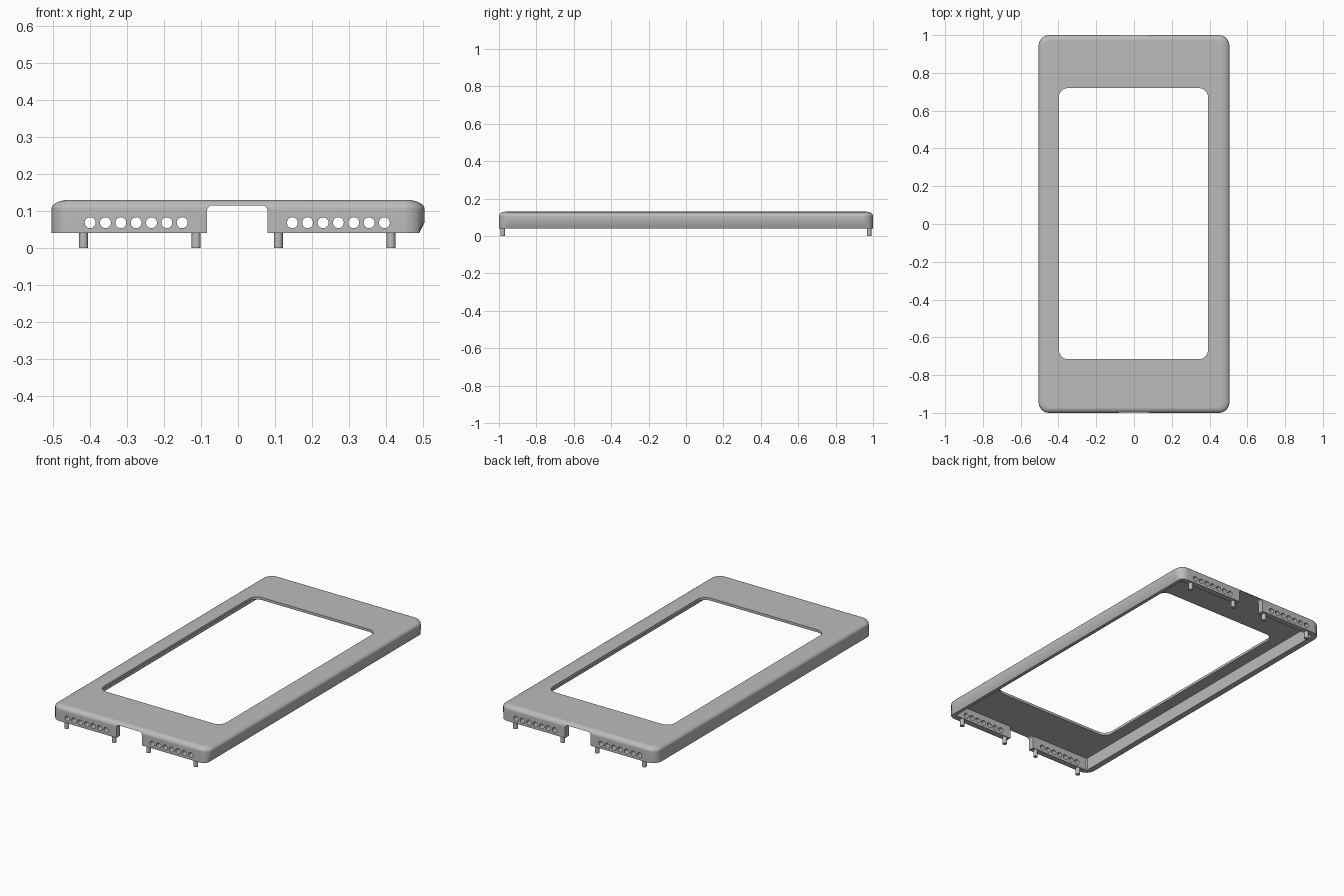
import bpy, bmesh, math
from mathutils import Matrix

cube = bpy.data.objects.get("Cube")
if cube:
    bpy.data.objects.remove(cube, do_unlink=True)

grey = bpy.data.materials.new("plain grey")
grey.use_nodes = True
COLOUR = (0.5, 0.5, 0.5, 1)
grey.diffuse_color = COLOUR
grey.node_tree.nodes["Principled BSDF"].inputs["Base Color"].default_value = COLOUR

HX, HY = 0.505, 1.0        # half width and half length
BASE, SHOULDER, TOP = 0.04, 0.105, 0.13
UNDERSIDE, WALL = 0.115, 0.035


def make(name, bm):
    bmesh.ops.recalc_face_normals(bm, faces=bm.faces)
    mesh = bpy.data.meshes.new(name)
    bm.to_mesh(mesh)
    bm.free()
    mesh.materials.append(grey)
    ob = bpy.data.objects.new(name, mesh)
    bpy.context.collection.objects.link(ob)
    return ob


def rounded(hx, hy, rx, ry, steps=6):
    """Outline of a rectangle with elliptical corners."""
    pts = []
    for q, (sx, sy) in enumerate(((1, 1), (-1, 1), (-1, -1), (1, -1))):
        for i in range(steps + 1):
            a = math.pi / 2 * (q + i / steps)
            pts.append((sx * (hx - rx) + rx * math.cos(a),
                        sy * (hy - ry) + ry * math.sin(a)))
    return pts


def loft(bm, rings):
    loops = [[bm.verts.new(p) for p in ring] for ring in rings]
    for a, b in zip(loops, loops[1:]):
        for i in range(len(a)):
            j = (i + 1) % len(a)
            bm.faces.new((a[i], a[j], b[j], b[i]))
    bm.faces.new(loops[0][::-1])
    bm.faces.new(loops[-1])


def cylinder(bm, x, y, z, radius, depth, along_y=False):
    m = Matrix.Translation((x, y, z))
    if along_y:
        m = m @ Matrix.Rotation(math.pi / 2, 4, 'X')
    bmesh.ops.create_cone(bm, cap_ends=True, segments=20, radius1=radius,
                          radius2=radius, depth=depth, matrix=m)


def cut(target, bm):
    tool = make("cutter", bm)
    tool.hide_render = True
    mod = target.modifiers.new("cut", 'BOOLEAN')
    mod.operation, mod.solver, mod.object = 'DIFFERENCE', 'EXACT', tool
    bpy.context.view_layer.objects.active = target
    bpy.ops.object.modifier_apply(modifier=mod.name)
    bpy.data.objects.remove(tool, do_unlink=True)


def smooth(ob):
    bpy.ops.object.select_all(action='DESELECT')
    ob.select_set(True)
    bpy.context.view_layer.objects.active = ob
    bpy.ops.object.shade_smooth_by_angle(angle=math.radians(30))


# Frame body: straight sides, soft shoulder, bevelled lower edge on one side
side = rounded(HX, HY, 0.055, 0.055)
rings = [[(min(x, 0.49), y, BASE) for x, y in side],
         [(x, y, 0.07) for x, y in side]]
for k in range(7):
    t = math.pi / 2 * k / 6
    inset = 1 - math.cos(t)
    dx, dy = 0.05 * inset, 0.03 * inset
    z = SHOULDER + (TOP - SHOULDER) * math.sin(t)
    rings.append([(x, y, z) for x, y in
                  rounded(HX - dx, HY - dy, 0.055 - dx, 0.055 - dy)])
bm = bmesh.new()
loft(bm, rings)
frame = make("frame", bm)

# Hollow underside
bm = bmesh.new()
inner = rounded(HX - WALL, HY - WALL, 0.005, 0.005, 1)
loft(bm, [[(x, y, z) for x, y in inner] for z in (0, UNDERSIDE)])
cut(frame, bm)

# Screen opening
bm = bmesh.new()
opening = rounded(0.395, 0.718, 0.05, 0.05)
loft(bm, [[(x - 0.003, y + 0.002, z) for x, y in opening] for z in (0.08, 0.2)])
cut(frame, bm)

# Notch through both end walls
for s in (-1, 1):
    bm = bmesh.new()
    notch = rounded(0.082, 0.115, 0.015, 0.015, 4)
    loft(bm, [[(x - 0.002, s * y, z) for x, z in notch] for y in (0.95, 1.1)])
    cut(frame, bm)

# Rows of round holes in both end walls
bm = bmesh.new()
for end in (-1, 1):
    for s in (-1, 1):
        for i in range(7):
            cylinder(bm, s * (0.149 + 0.0415 * i) - 0.002, end * 0.985, 0.068,
                     0.0148, 0.1, True)
cut(frame, bm)
smooth(frame)
frame.modifiers.new("even shading", 'WEIGHTED_NORMAL').keep_sharp = True

# Locating pins under the end walls
for end, label in ((-1, "front"), (1, "back")):
    for x in (-0.418, -0.113, 0.109, 0.414):
        bm = bmesh.new()
        cylinder(bm, x, end * 0.979, 0.0225, 0.0122, 0.045)
        smooth(make(label + "_pin", bm))
